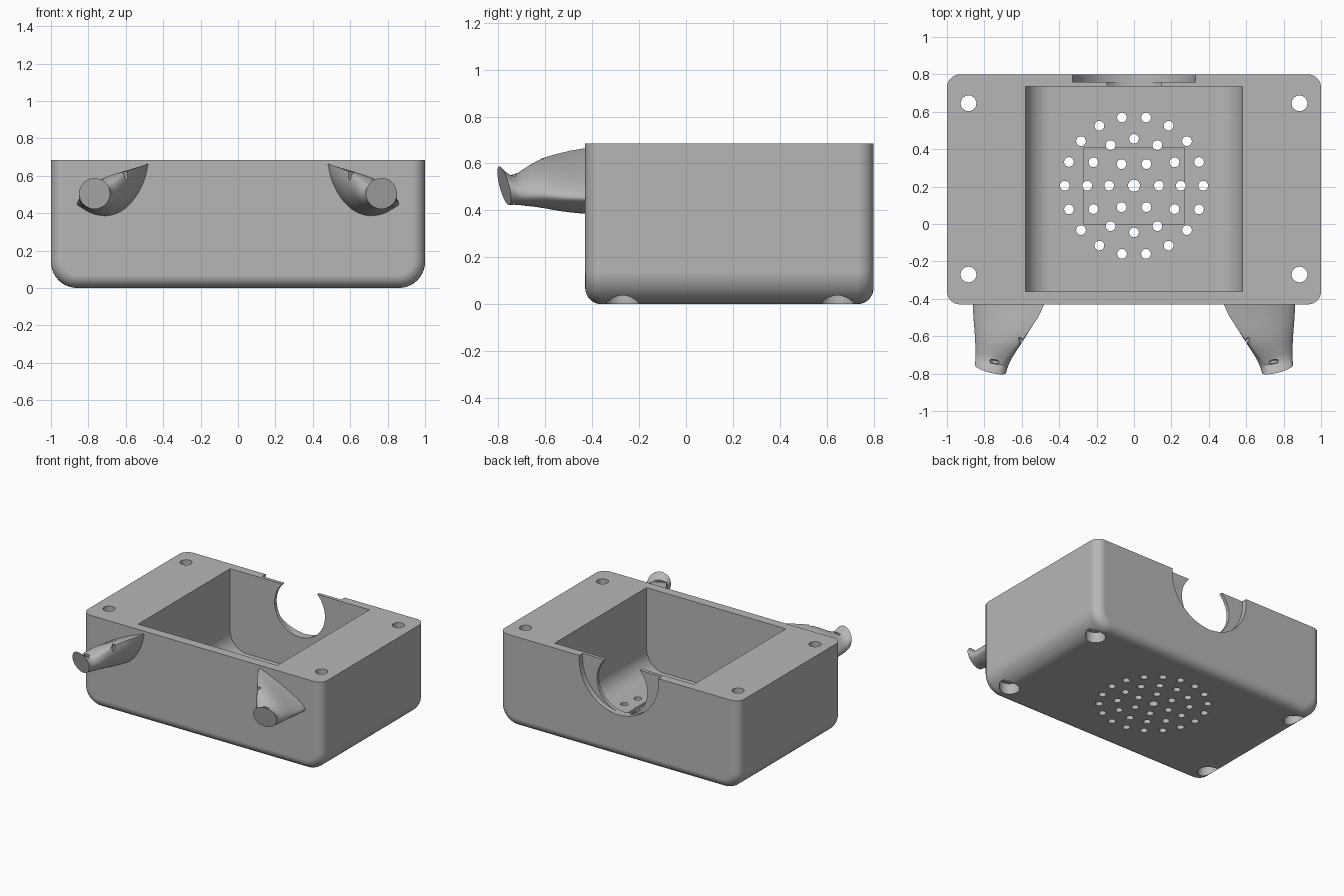
import bpy, bmesh, math
from mathutils import Vector, Matrix

if "Cube" in bpy.data.objects:
    bpy.data.objects.remove(bpy.data.objects["Cube"])

grey = bpy.data.materials.new("plain_grey")
grey.use_nodes = True
COLOUR = (0.47, 0.47, 0.47, 1)
grey.diffuse_color = COLOUR
grey.node_tree.nodes["Principled BSDF"].inputs["Base Color"].default_value = COLOUR


def finish(bm, name):
    bmesh.ops.recalc_face_normals(bm, faces=bm.faces)
    mesh = bpy.data.meshes.new(name)
    bm.to_mesh(mesh)
    bm.free()
    mesh.materials.append(grey)
    ob = bpy.data.objects.new(name, mesh)
    bpy.context.collection.objects.link(ob)
    return ob


def select(ob):
    bpy.ops.object.select_all(action='DESELECT')
    ob.select_set(True)
    bpy.context.view_layer.objects.active = ob


def cut(ob, cutter):
    cutter.hide_render = True
    mod = ob.modifiers.new("cut", 'BOOLEAN')
    mod.operation = 'DIFFERENCE'
    mod.solver = 'EXACT'
    mod.object = cutter
    select(ob)
    bpy.ops.object.modifier_apply(modifier=mod.name)
    bpy.data.objects.remove(cutter)


def smooth(ob, angle=32):
    select(ob)
    bpy.ops.object.shade_smooth_by_angle(angle=math.radians(angle))
    mod = ob.modifiers.new("even_shading", 'WEIGHTED_NORMAL')
    mod.keep_sharp = True


def trough(half, y0, y1, z0, z1, r, edge=0):
    """Block with its two lower long edges rounded by r, ends rounded by edge."""
    bm = bmesh.new()
    prof = [(half, z1)]
    for side in (1, -1):
        arc = [math.pi / 2 * i / 10 for i in range(11)]
        pts = [(side * (half - r + r * math.cos(a)), z0 + r - r * math.sin(a)) for a in arc]
        prof += pts if side > 0 else pts[::-1]
    prof.append((-half, z1))
    face = bm.faces.new([bm.verts.new((x, y0, z)) for x, z in prof])
    ext = bmesh.ops.extrude_face_region(bm, geom=[face], use_keep_orig=True)
    moved = [g for g in ext["geom"] if isinstance(g, bmesh.types.BMVert)]
    bmesh.ops.translate(bm, verts=moved, vec=(0, y1 - y0, 0))
    bmesh.ops.recalc_face_normals(bm, faces=bm.faces)
    if edge:
        rim = [e for e in bm.edges
               if abs(e.verts[0].co.y - e.verts[1].co.y) < 1e-5
               and min(v.co.z for v in e.verts) < z1 - 1e-4]
        bmesh.ops.bevel(bm, geom=rim, offset=edge, offset_type='OFFSET', segments=8,
                        profile=0.5, affect='EDGES', clamp_overlap=False)
    return bm


def add_cylinder(bm, centre, r, depth, axis='Z', sides=32):
    mat = Matrix.Translation(centre)
    if axis == 'Y':
        mat = mat @ Matrix.Rotation(math.pi / 2, 4, 'X')
    bmesh.ops.create_cone(bm, cap_ends=True, segments=sides, radius1=r, radius2=r,
                          depth=depth, matrix=mat)


# Housing and its open compartment
body = finish(trough(1, -0.43, 0.8, 0, 0.685, 0.14, 0.07), "housing")
cut(body, finish(trough(0.58, -0.36, 0.735, 0.08, 0.9, 0.14), "compartment"))

# Shallow square seat in the floor
bm = bmesh.new()
bmesh.ops.create_cube(bm, size=1, matrix=Matrix.Translation((0, 0.205, 0.11))
                      @ Matrix.Diagonal((0.54, 0.41, 0.1, 1)))
cut(body, finish(bm, "square_seat"))

# Sound holes in rings, and screw holes in the corners
bm = bmesh.new()
add_cylinder(bm, (0, 0.205, 0), 0.032, 0.5, sides=20)
for count, ring in ((6, 0.133), (12, 0.25), (18, 0.37)):
    for i in range(count):
        a = math.tau * i / count
        add_cylinder(bm, (ring * math.cos(a), 0.205 + ring * math.sin(a), 0), 0.026, 0.5, sides=20)
corners = [(x, y) for x in (-0.885, 0.885) for y in (-0.27, 0.645)]
for x, y in corners:
    add_cylinder(bm, (x, y, 0.4), 0.042, 2)
cut(body, finish(bm, "holes"))

# Screw head pockets underneath
bm = bmesh.new()
for x, y in corners:
    add_cylinder(bm, (x, y, 0), 0.07, 0.16)
cut(body, finish(bm, "screw_pockets"))

# Stepped round opening in the back wall
for name, r, z, y, depth in (("outer_recess", 0.33, 0.655, 0.86, 0.2),
                             ("inner_opening", 0.21, 0.533, 0.8, 0.3)):
    bm = bmesh.new()
    add_cylinder(bm, (0, y, z), r, depth, 'Y', 64)
    cut(body, finish(bm, name))
smooth(body)

# Horn root outline (x, z), starting at the sharp upper inner tip
ROOT = [(.48, .665), (.5, .58), (.545, .49), (.61, .42), (.69, .387), (.77, .395),
        (.83, .425), (.862, .455), (.82, .5), (.74, .55), (.65, .595), (.56, .635)]
# Stations: distance along, blend to round, height scale, drop
STATIONS = [(-.06, 0, 1, 0), (0, 0, 1, 0), (.17, .12, 1, 0), (.34, .29, 1, 0),
            (.5, .46, .97, 0), (.65, .64, .88, .008), (.77, .79, .77, .018),
            (.87, .9, .73, .02), (.94, .96, .84, .01), (1, 1, 1, 0)]


def outline(pts, steps=4):
    """Smooth closed curve through pts that stays sharp at the first one."""
    p = [Vector(q) for q in pts] + [Vector(pts[0])]
    out = []
    for i in range(len(p) - 1):
        a, b, c, d = p[max(i - 1, 0)], p[i], p[i + 1], p[min(i + 2, len(p) - 1)]
        for k in range(steps):
            t = k / steps
            out.append(b + (c - a) * t / 2 + (a * 2 - b * 5 + c * 4 - d) * t * t / 2
                       + (b * 3 - a - c * 3 + d) * t ** 3 / 2)
    return out


def horn(side, name):
    bm = bmesh.new()
    root = outline(ROOT)
    n = len(root)
    rings = []
    for t, blend, scale, drop in STATIONS:
        mid = 0.525 + (0.505 - 0.525) * blend
        ring = []
        for i, q in enumerate(root):
            a = math.radians(120) + math.tau * i / n
            end = Vector((0.767 + 0.083 * math.cos(a), 0.505 + 0.083 * math.sin(a)))
            tip_y = -0.775 + 0.25 * (end.x - 0.767) - 0.25 * (end.y - 0.505)
            p = q.lerp(end, blend)
            y = -0.43 + (tip_y + 0.43) * t
            ring.append(bm.verts.new((side * p.x, y, mid + (p.y - mid) * scale - drop)))
        rings.append(ring)
    for r0, r1 in zip(rings, rings[1:]):
        for i in range(n):
            j = (i + 1) % n
            bm.faces.new((r0[i], r0[j], r1[j], r1[i]))
    bm.faces.new(rings[0])
    bm.faces.new(rings[-1])
    ob = finish(bm, name)
    # Two small slots on the upper side
    bm = bmesh.new()
    for x, y, z, turn in ((0.6, -0.625, 0.605, 0.9), (0.745, -0.735, 0.54, 0.2)):
        mat = (Matrix.Translation((side * x, y, z)) @ Matrix.Rotation(side * turn, 4, 'Z')
               @ Matrix.Diagonal((0.028, 0.012, 0.03, 1)))
        bmesh.ops.create_uvsphere(bm, u_segments=16, v_segments=8, radius=1, matrix=mat)
    cut(ob, finish(bm, "slots"))
    smooth(ob, 40)


horn(1, "left_horn")
horn(-1, "right_horn")
